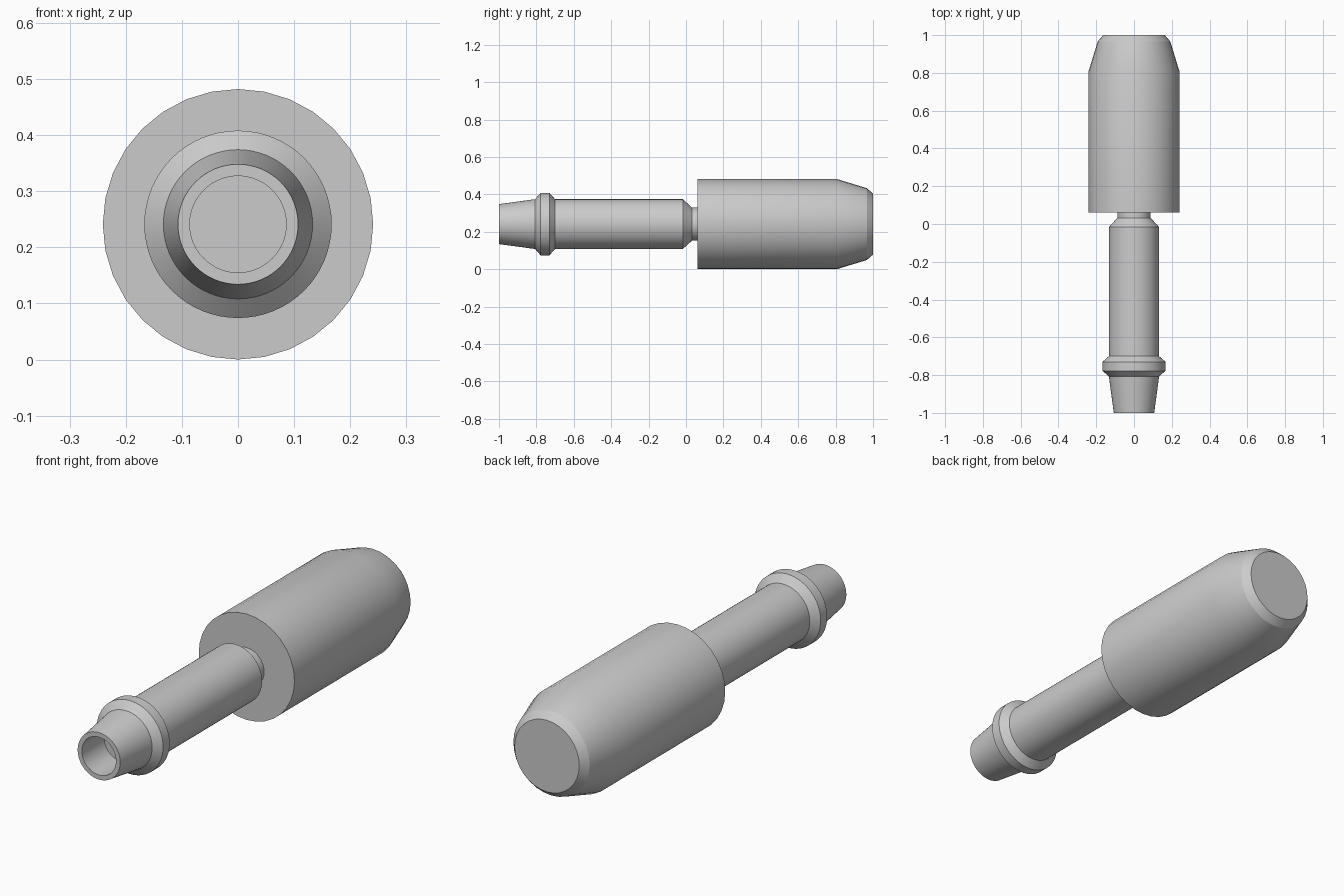
import bpy
import math

if "Cube" in bpy.data.objects:
    bpy.data.objects.remove(bpy.data.objects["Cube"])

AXIS_Z = 0.241  # height of the shared axis


def lathe(name, profile, sides):
    """Revolve (y, radius) points around the y axis; radius 0 closes an end."""
    verts, rings, faces = [], [], []
    for y, r in profile:
        n = sides if r > 0 else 1
        rings.append([len(verts) + i for i in range(n)])
        for i in range(n):
            a = 2 * math.pi * i / sides
            verts.append((r * math.cos(a), y, AXIS_Z + r * math.sin(a)))
    for a, b in zip(rings, rings[1:]):
        if len(a) == 1:
            faces.append(b)
        elif len(b) == 1:
            faces.append(a[::-1])
        else:
            for i in range(sides):
                j = (i + 1) % sides
                faces.append((a[i], a[j], b[j], b[i]))
    mesh = bpy.data.meshes.new(name)
    mesh.from_pydata(verts, [], faces)
    mesh.update()
    obj = bpy.data.objects.new(name, mesh)
    bpy.context.collection.objects.link(obj)
    bpy.ops.object.select_all(action='DESELECT')
    obj.select_set(True)
    bpy.context.view_layer.objects.active = obj
    # Outward normals, smooth round walls, sharp profile corners
    bpy.ops.object.mode_set(mode='EDIT')
    bpy.ops.mesh.select_all(action='SELECT')
    bpy.ops.mesh.normals_make_consistent(inside=False)
    bpy.ops.object.mode_set(mode='OBJECT')
    bpy.ops.object.shade_smooth_by_angle(angle=math.radians(20))
    return obj


# Hollow-tipped stem: bore, tapered tip, collar, shaft, neck
lathe("stem", [
    (-0.84, 0), (-0.84, 0.086), (-1.0, 0.086), (-1.0, 0.107),
    (-0.807, 0.133), (-0.777, 0.167), (-0.73, 0.167), (-0.70, 0.133),
    (-0.017, 0.133), (0.033, 0.088), (0.062, 0.088),
], 64)

# Thick grip with tapered, chamfered far end
lathe("grip", [
    (0.062, 0.087), (0.062, 0.241), (0.807, 0.241),
    (0.967, 0.192), (1.0, 0.163), (1.0, 0),
], 32)
